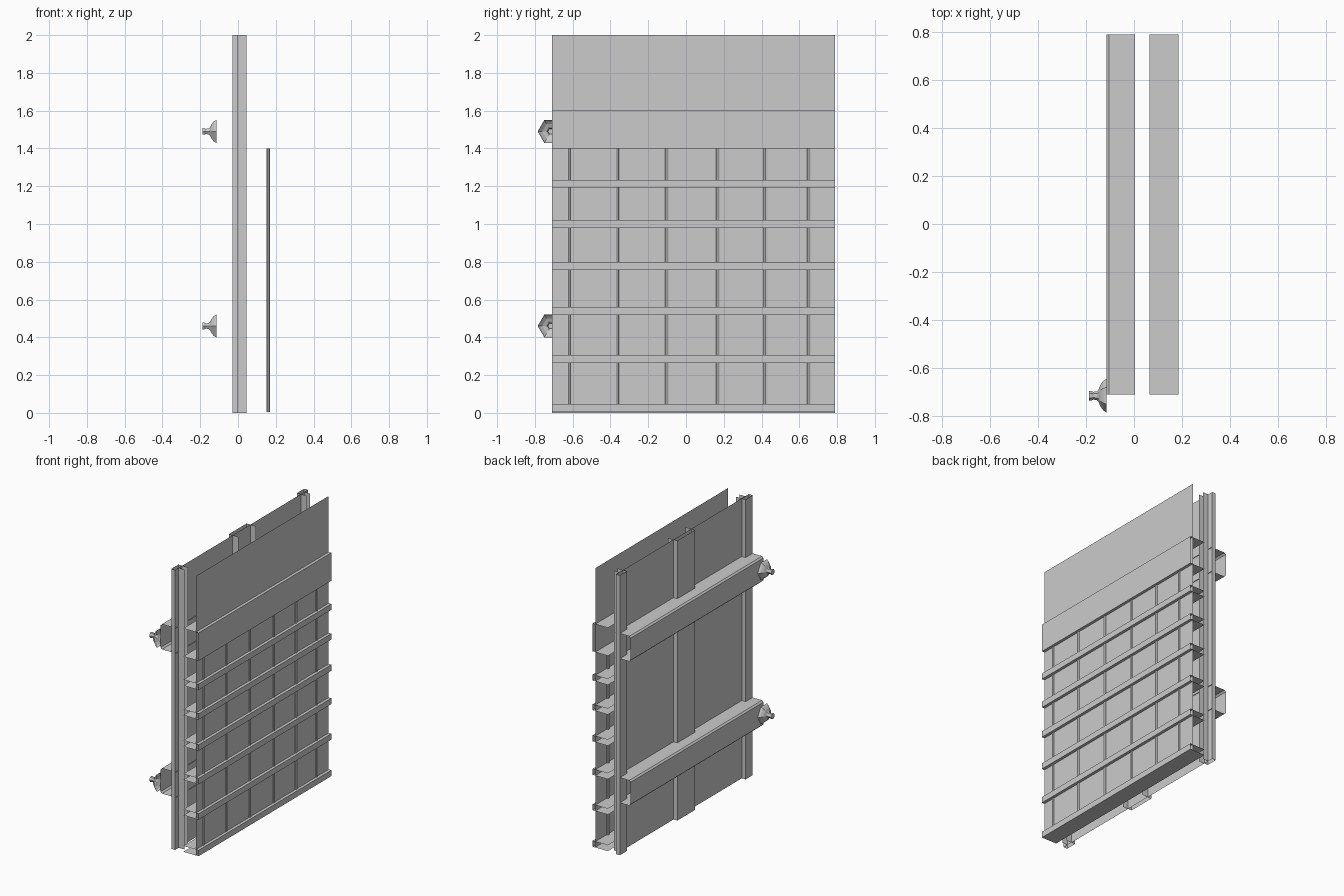
import bpy, math

if "Cube" in bpy.data.objects:
    bpy.data.objects.remove(bpy.data.objects["Cube"])

Y0, Y1 = -0.71, 0.79          # common length of all horizontal parts
MID = (Y0 + Y1) / 2


def make(name, verts, faces):
    me = bpy.data.meshes.new(name)
    me.from_pydata(verts, [], faces)
    ob = bpy.data.objects.new(name, me)
    bpy.context.collection.objects.link(ob)
    return ob


def sheet_metal(name, a, b, closed=False):
    """Thin open surface between two matching outlines a and b."""
    n = len(a)
    last = n if closed else n - 1
    faces = [(i, (i + 1) % n, n + (i + 1) % n, n + i) for i in range(last)]
    return make(name, a + b, faces)


def along_y(name, xz):
    return sheet_metal(name, [(x, Y0, z) for x, z in xz], [(x, Y1, z) for x, z in xz])


def along_z(name, xy, top=2.0):
    return sheet_metal(name, [(x, y, 0) for x, y in xy], [(x, y, top) for x, y in xy])


# back panel and front panel
along_z("back_panel", [(0, Y0), (0, Y1)])
along_y("front_panel", [(0.164, 0.005), (0.164, 2.0)])

# upright channels: plain U in the middle, stepped profile at both edges
along_z("middle_post", [(0.045, -0.06), (-0.03, -0.06), (-0.03, 0.14), (0.045, 0.14)])
edge = [(0.045, 0.67), (-0.03, 0.67), (-0.03, 0.75), (0.0, 0.75), (0.0, 0.71), (0.045, 0.71)]
for name, s in (("left_post", -1), ("right_post", 1)):
    along_z(name, [(x, MID + s * y) for x, y in edge])

# horizontal front channels, tallest one at the top
rails = [(0.004, 0.046), (0.265, 0.307), (0.518, 0.56), (0.757, 0.8),
         (0.98, 1.022), (1.192, 1.234), (1.4, 1.6)]
for i, (lo, hi) in enumerate(rails):
    along_y(f"front_rail_{i}", [(0.065, lo), (0.185, lo), (0.185, hi), (0.065, hi)])

# thin vertical bars of the grid
for i, y in enumerate((-0.623, -0.366, -0.10, 0.17, 0.422, 0.652)):
    ring = [(0.16 + 0.01 * math.cos(k * math.pi / 4), y + 0.0125 * math.sin(k * math.pi / 4))
            for k in range(8)]
    sheet_metal(f"grid_bar_{i}", [(x, v, 0.005) for x, v in ring],
                [(x, v, 1.4) for x, v in ring], closed=True)

# back beams with chamfered corners, and a hexagonal domed nut at one end of each
profile = [(-0.115, 0.07), (-0.128, 0.061), (-0.14, 0.045), (-0.148, 0.025),
           (-0.155, 0.018), (-0.17, 0.016), (-0.178, 0.02), (-0.187, 0.02)]
for i, (lo, hi, zc) in enumerate(((0.375, 0.555, 0.46), (1.405, 1.585, 1.49))):
    c = 0.011
    along_y(f"back_beam_{i}", [(0.005, lo), (-0.115 + c, lo), (-0.115, lo + c),
                               (-0.115, hi - c), (-0.115 + c, hi), (0.005, hi)])
    verts = [(x, -0.715 + r * math.cos(k * math.pi / 3), zc + r * math.sin(k * math.pi / 3))
             for x, r in profile for k in range(6)]
    faces = [(j * 6 + k, j * 6 + (k + 1) % 6, j * 6 + 6 + (k + 1) % 6, j * 6 + 6 + k)
             for j in range(len(profile) - 1) for k in range(6)]
    faces.append(tuple(range(len(verts) - 6, len(verts))))
    make(f"hex_nut_{i}", verts, faces)
